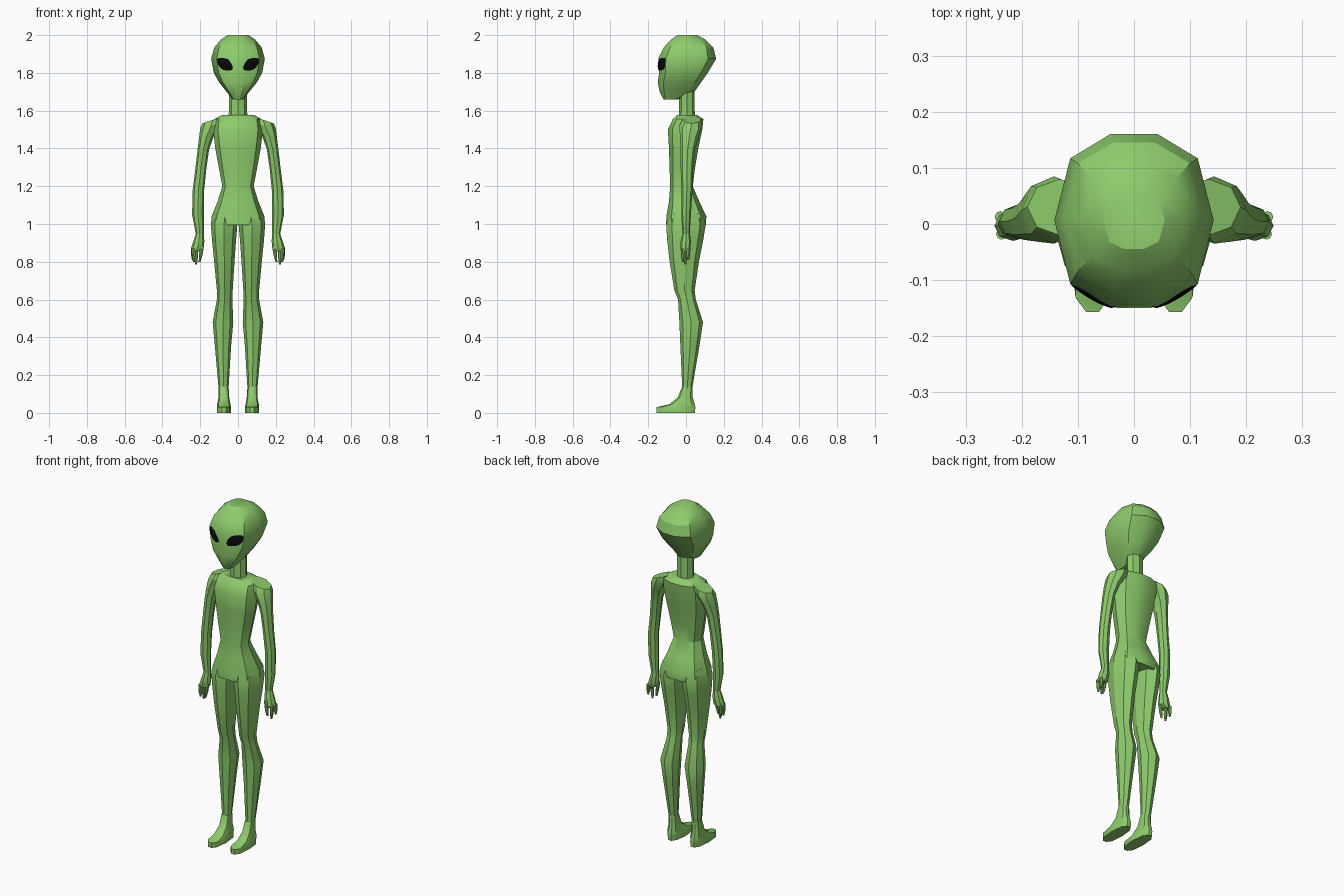
import bpy, bmesh, math
from mathutils import Vector
from mathutils.bvhtree import BVHTree

if "Cube" in bpy.data.objects:
    bpy.data.objects.remove(bpy.data.objects["Cube"])


def material(name, rgb):
    m = bpy.data.materials.new(name)
    m.diffuse_color = (*rgb, 1)
    m.use_nodes = True
    m.node_tree.nodes["Principled BSDF"].inputs["Base Color"].default_value = m.diffuse_color
    return m


GREEN = material("green skin", (0.27, 0.60, 0.15))
BLACK = material("black eye", (0.003, 0.003, 0.003))

# Unit cross-sections, counter-clockwise seen from above
OCT = [(math.cos(i * math.pi / 4), math.sin(i * math.pi / 4)) for i in range(8)]
BODY = [(1, 0), (.8, .72), (.3, 1), (-.3, 1), (-.8, .72),
        (-1, 0), (-.8, -.74), (-.3, -1), (.3, -1), (.8, -.74)]


def finish(bm, name, mat, mirror=False):
    bmesh.ops.recalc_face_normals(bm, faces=bm.faces)
    me = bpy.data.meshes.new(name)
    bm.to_mesh(me)
    bm.free()
    me.materials.append(mat)
    ob = bpy.data.objects.new(name, me)
    bpy.context.collection.objects.link(ob)
    if mirror:
        ob.modifiers.new("mirror", 'MIRROR')
    bpy.ops.object.select_all(action='DESELECT')
    ob.select_set(True)
    bpy.context.view_layer.objects.active = ob
    bpy.ops.object.shade_smooth_by_angle(angle=math.radians(30))
    return ob


def loft(name, rings, shape, mirror=False):
    """Skin rings of (z, x0, x1, y0, y1[, outer drop in z])."""
    bm = bmesh.new()
    loops = []
    for z, x0, x1, y0, y1, *drop in rings:
        d = drop[0] if drop else 0
        loops.append([bm.verts.new(((x0 + x1) / 2 + u * (x1 - x0) / 2,
                                    (y0 + y1) / 2 + v * (y1 - y0) / 2,
                                    z - d * (u + 1) / 2)) for u, v in shape])
    n = len(shape)
    for a, b in zip(loops, loops[1:]):
        for i in range(n):
            j = (i + 1) % n
            bm.faces.new((a[i], a[j], b[j], b[i]))
    bm.faces.new(loops[0])
    bm.faces.new(loops[-1])
    return finish(bm, name, GREEN, mirror)


def centred(rows):
    return [(z, -w, w, y0, y1) for z, w, y0, y1 in rows]


# Head: narrow chin, wide skull
head = loft("head", centred([
    (1.66, .03, -.12, -.04), (1.70, .06, -.14, .045), (1.75, .10, -.15, .08),
    (1.80, .128, -.142, .115), (1.875, .142, -.147, .16), (1.935, .125, -.118, .145),
    (1.975, .092, -.08, .105), (2.0, .055, -.045, .06)]), BODY)

# Neck
loft("neck", centred([(1.55, .052, -.04, .05), (1.60, .048, -.037, .046),
                      (1.74, .048, -.037, .046)]), OCT)

# Torso: chest, waist and hips
loft("torso", centred([
    (1.577, .085, -.045, .06), (1.555, .125, -.07, .092), (1.50, .132, -.096, .086),
    (1.40, .12, -.09, .065), (1.30, .102, -.087, .048), (1.20, .083, -.084, .036),
    (1.12, .108, -.09, .07), (1.04, .14, -.104, .108), (.995, .143, -.105, .105)]), BODY)

# Legs running down into the feet
loft("legs", [
    (1.06, .005, .13, -.085, .085), (1.0, .003, .144, -.105, .105),
    (.92, .010, .138, -.10, .092), (.81, .018, .127, -.088, .07),
    (.65, .028, .112, -.062, .046), (.60, .030, .112, -.042, .052),
    (.48, .025, .134, -.035, .09), (.36, .036, .123, -.03, .072),
    (.13, .050, .103, -.02, .033)], OCT, True)
loft("feet", [
    (.14, .050, .103, -.02, .033), (.08, .046, .104, -.045, .036),
    (.045, .040, .110, -.09, .047), (.03, .036, .112, -.157, .05),
    (0, .036, .112, -.157, .047)], BODY, True)

# Arms: sloped shoulder cap, then elbow and wrist
loft("arms", [
    (1.572, .075, .19, -.02, .08, .04), (1.535, .085, .20, -.035, .085, .03),
    (1.46, .13, .206, -.032, .066), (1.395, .153, .214, -.03, .048),
    (1.29, .168, .226, -.028, .038), (1.18, .179, .240, -.025, .034),
    (1.05, .181, .243, -.025, .026), (.945, .181, .223, -.018, .02)], OCT, True)
# Palms and tapered fingers
loft("palms", [
    (.95, .181, .223, -.018, .02), (.91, .178, .236, -.028, .026),
    (.87, .182, .249, -.03, .024), (.855, .205, .246, -.027, .02)], OCT, True)


def finger(name, base, tip, r=.010):
    rows = []
    for t, s in ((0, 1), (.6, .95), (1, .5)):
        x, y, z = Vector(base).lerp(Vector(tip), t)
        rows.append((z, x - r * s, x + r * s, y - r * s, y + r * s))
    loft(name, rows, OCT[::2] if r < .008 else OCT, True)


finger("front_fingers", (.236, -.018, .87), (.234, -.016, .80))
finger("middle_fingers", (.222, -.002, .87), (.222, -.004, .785))
finger("back_fingers", (.238, .013, .87), (.239, .012, .81))
finger("thumbs", (.190, -.012, .885), (.203, -.014, .80))

# Eyes: slanted almonds laid onto the face with a slight bulge
bm = bmesh.new()
bm.from_mesh(head.data)
tree = BVHTree.FromBMesh(bm)
bm.free()
bm = bmesh.new()
SEG, tilt = 16, math.radians(33)


def eye_point(r, i):
    a = 2 * math.pi * i / SEG
    u, v = .049 * r * math.cos(a), .031 * r * math.sin(a) * (1 - .25 * abs(math.cos(a)))
    x = .070 + u * math.cos(tilt) - v * math.sin(tilt)
    z = 1.846 + u * math.sin(tilt) + v * math.cos(tilt)
    hit, normal, *_ = tree.ray_cast(Vector((x, -1, z)), Vector((0, 1, 0)))
    if hit is None:
        hit = Vector((x, -.11, z))
    return bm.verts.new((x, hit.y - .002 - .007 * (1 - r * r), z))


hub = eye_point(0, 0)
rings = [[eye_point(r, i) for i in range(SEG)] for r in (.35, .7, 1)]
for i in range(SEG):
    j = (i + 1) % SEG
    bm.faces.new((hub, rings[0][i], rings[0][j]))
    for a, b in zip(rings, rings[1:]):
        bm.faces.new((a[i], b[i], b[j], a[j]))
# Rim pressed back into the face
rim = [bm.verts.new(v.co + Vector((0, .007, 0))) for v in rings[-1]]
for i in range(SEG):
    j = (i + 1) % SEG
    bm.faces.new((rings[-1][i], rim[i], rim[j], rings[-1][j]))
finish(bm, "eyes", BLACK, True)
